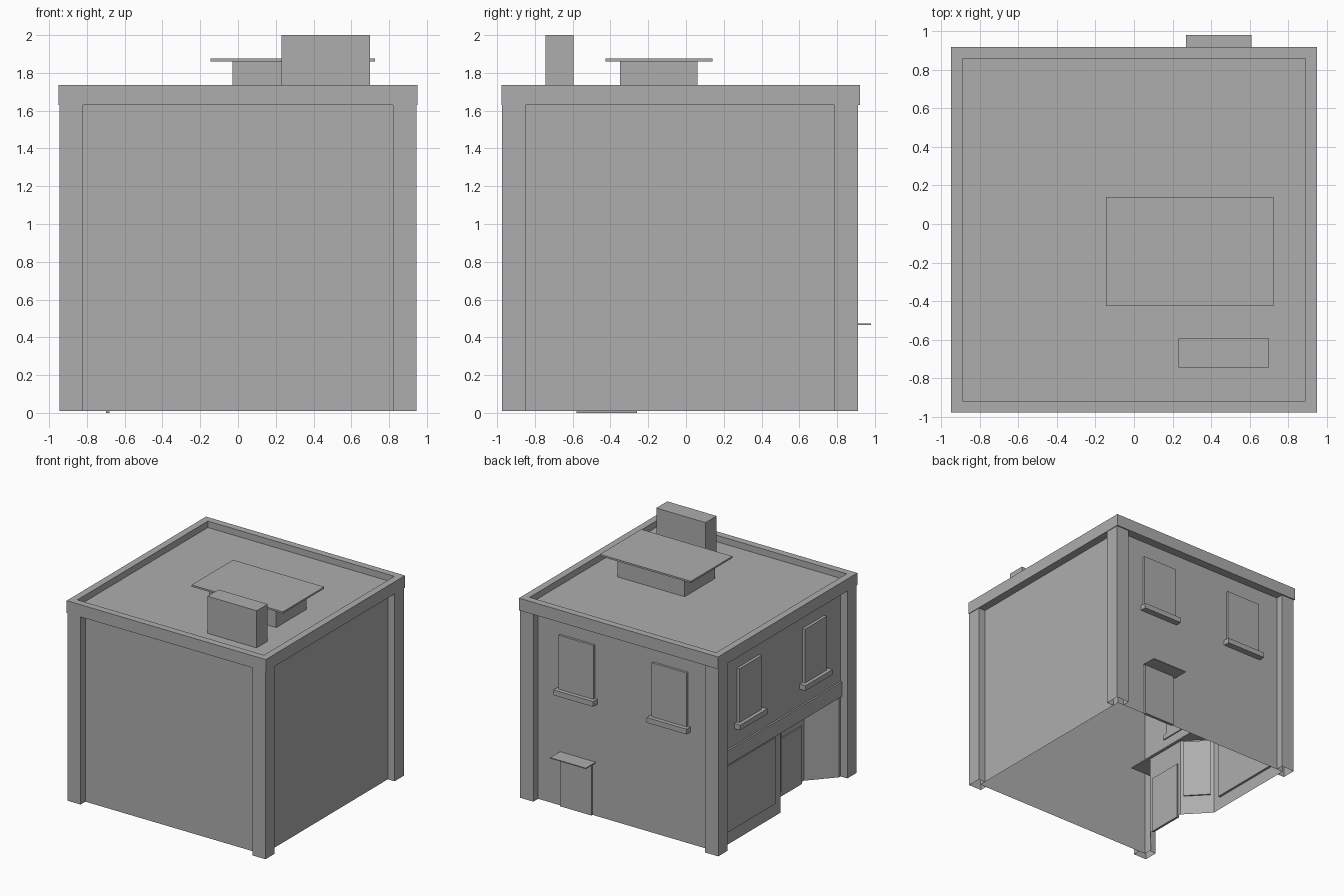
import bpy, bmesh
from mathutils import Matrix, Vector
from math import atan2

default = bpy.data.objects.get("Cube")
if default:
    bpy.data.objects.remove(default, do_unlink=True)

GREY = (0.42, 0.42, 0.42, 1)
stone = bpy.data.materials.new("plain_grey")
stone.use_nodes = True
stone.diffuse_color = GREY
stone.node_tree.nodes["Principled BSDF"].inputs["Base Color"].default_value = GREY


def finish(name, bm):
    mesh = bpy.data.meshes.new(name)
    bm.to_mesh(mesh)
    bm.free()
    mesh.materials.append(stone)
    obj = bpy.data.objects.new(name, mesh)
    bpy.context.scene.collection.objects.link(obj)
    return obj


def cuboid(bm, x, y, z):
    lo, hi = Vector((x[0], y[0], z[0])), Vector((x[1], y[1], z[1]))
    mat = Matrix.Translation((lo + hi) / 2) @ Matrix.Diagonal((*(hi - lo), 1))
    return bmesh.ops.create_cube(bm, size=1, matrix=mat)["verts"]


def box(name, x, y, z):
    bm = bmesh.new()
    cuboid(bm, x, y, z)
    return finish(name, bm)


def sheet(name, path, z0, z1):
    """Upright sheet that follows a plan path."""
    bm = bmesh.new()
    low = [bm.verts.new((x, y, z0)) for x, y in path]
    high = [bm.verts.new((x, y, z1)) for x, y in path]
    for i in range(len(path) - 1):
        bm.faces.new((low[i], low[i + 1], high[i + 1], high[i]))
    return finish(name, bm)


# Key planes of the building
BASE, SHOP_TOP, EAVES, ROOF, TOP = 0.01, 0.705, 1.63, 1.68, 1.735
WX, FRONT, BACK = 0.88, -0.91, 0.845
POST_X, POST_FRONT, POST_BACK = 0.945, -0.975, 0.91
POST = 0.125

# Outer walls, open at the bottom
sheet("plain_walls", [(-WX, FRONT), (WX, FRONT), (WX, BACK), (-WX, BACK)], BASE, ROOF)
sheet("upper_shop_wall", [(-WX, BACK), (-WX, FRONT)], SHOP_TOP, ROOF)

# Shop wall with a splayed entrance recess
sheet("lower_shop_wall", [(-WX, BACK), (-WX, -0.03), (-0.69, -0.23),
                          (-0.69, -0.62), (-WX, -0.83), (-WX, FRONT)], BASE, SHOP_TOP)
box("recess_ceiling", (-WX, -0.67), (-0.83, -0.03), (SHOP_TOP, SHOP_TOP + 0.01))
box("shop_fascia", (-WX - 0.015, -WX), (POST_FRONT + POST, POST_BACK - POST), (SHOP_TOP, 0.83))

# Corner posts
for side, sx in (("right", -1), ("left", 1)):
    for end, wall, outer, sy in (("front", FRONT, POST_FRONT, -1), ("back", BACK, POST_BACK, 1)):
        inner_x, inner_y = sx * (POST_X - POST), outer - sy * POST
        path = [(inner_x, wall), (inner_x, outer), (sx * POST_X, outer),
                (sx * POST_X, inner_y), (sx * WX, inner_y)]
        if sx * sy > 0:
            path.reverse()
        sheet(f"{end}_{side}_post", path, BASE, EAVES)

# Flat roof with a parapet
bm = bmesh.new()
cuboid(bm, (-0.95, 0.95), (-0.978, 0.92), (EAVES, TOP))
bm.normal_update()
top = max(bm.faces, key=lambda f: f.normal.z)
bmesh.ops.inset_region(bm, faces=[top], thickness=0.085)
pit = bmesh.ops.extrude_discrete_faces(bm, faces=[top])["faces"]
bmesh.ops.translate(bm, verts=pit[0].verts, vec=(0, 0, ROOF - TOP))
finish("roof_parapet", bm)

# Rooftop parts
box("chimney", (0.23, 0.7), (-0.745, -0.595), (ROOF, 2.0))
box("roof_box", (-0.03, 0.61), (-0.35, 0.06), (ROOF, 1.86))
box("roof_box_lid", (-0.145, 0.725), (-0.425, 0.14), (1.86, 1.875))

# Upper windows with sills
GLASS_Z, SILL_Z = (1.01, 1.485), (0.975, 1.02)
for i, c in enumerate((-0.445, 0.445), 1):
    box(f"back_window_{i}", (c - 0.167, c + 0.167), (BACK - 0.01, BACK + 0.02), GLASS_Z)
    box(f"back_sill_{i}", (c - 0.19, c + 0.19), (BACK - 0.01, BACK + 0.055), SILL_Z)
    c -= 0.033
    box(f"shop_side_window_{i}", (-WX - 0.025, -WX + 0.01), (c - 0.15, c + 0.15), GLASS_Z)
    box(f"shop_side_sill_{i}", (-WX - 0.055, -WX + 0.01), (c - 0.185, c + 0.185), SILL_Z)

# Back door and canopy
box("back_door", (0.3, 0.6), (BACK - 0.01, BACK + 0.015), (BASE, 0.465))
box("back_canopy", (0.27, 0.61), (BACK, 0.98), (0.465, 0.473))

# Shop window, splayed window and shop door
box("shop_window", (-WX - 0.008, -WX + 0.02), (0.05, 0.71), (0.12, 0.69))
bm = bmesh.new()
verts = cuboid(bm, (-0.11, 0.11), (-0.012, 0.012), (0.18, 0.69))
turn = Matrix.Rotation(atan2(-0.2, 0.19), 4, "Z")
bmesh.ops.transform(bm, verts=verts, matrix=Matrix.Translation((-0.785, -0.13, 0)) @ turn)
finish("splayed_window", bm)
box("shop_door", (-0.7, -0.68), (-0.58, -0.26), (0, 0.5))
